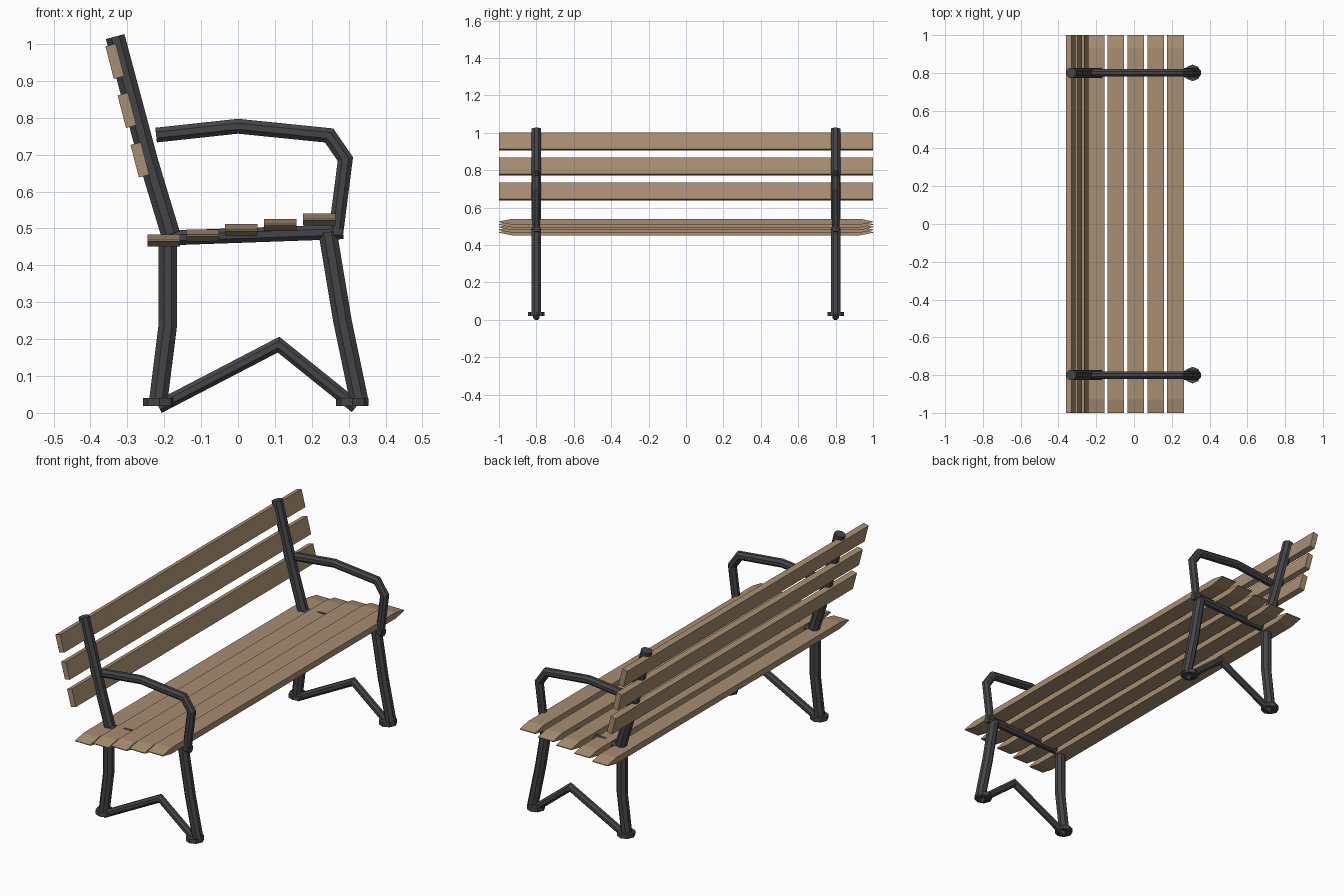
import bpy, bmesh, math
from mathutils import Vector, Matrix

cube = bpy.data.objects.get("Cube")
if cube:
    bpy.data.objects.remove(cube)


def material(name, color):
    mat = bpy.data.materials.new(name)
    mat.use_nodes = True
    mat.diffuse_color = color
    mat.node_tree.nodes["Principled BSDF"].inputs["Base Color"].default_value = color
    return mat


wood = material("warm wood", (0.39, 0.27, 0.165, 1))
iron = material("dark iron", (0.06, 0.06, 0.068, 1))


def add_object(name, bm, mat):
    bmesh.ops.recalc_face_normals(bm, faces=bm.faces)
    mesh = bpy.data.meshes.new(name)
    bm.to_mesh(mesh)
    bm.free()
    mesh.materials.append(mat)
    obj = bpy.data.objects.new(name, mesh)
    bpy.context.collection.objects.link(obj)
    return obj


def tube(name, path, y, width, sides=8):
    """Mitred octagonal bar along an x-z path."""
    bm = bmesh.new()
    pts = [Vector((x, y, z)) for x, z in path]
    dirs = [(b - a).normalized() for a, b in zip(pts, pts[1:])]
    radius = width / 2 / math.cos(math.pi / sides)
    rings = []
    for i, p in enumerate(pts):
        before, after = dirs[max(i - 1, 0)], dirs[min(i, len(dirs) - 1)]
        t = (before + after).normalized()
        across = Vector((-t.z, 0, t.x)) / t.dot(after)
        ring = []
        for k in range(sides):
            a = 2 * math.pi * (k + 0.5) / sides
            offset = across * math.cos(a) + Vector((0, math.sin(a), 0))
            ring.append(bm.verts.new(p + offset * radius))
        rings.append(ring)
    for r, s in zip(rings, rings[1:]):
        for k in range(sides):
            n = (k + 1) % sides
            bm.faces.new((r[k], r[n], s[n], s[k]))
    bm.faces.new(rings[0])
    bm.faces.new(rings[-1])
    return add_object(name, bm, iron)


def foot(name, x, y):
    bm = bmesh.new()
    bmesh.ops.create_cone(bm, cap_ends=True, segments=8, radius1=0.044, radius2=0.044,
                          depth=0.022, matrix=Matrix.Translation((x, y, 0.03)))
    return add_object(name, bm, iron)


# Two iron end frames
for side, y in (("right", -0.8), ("left", 0.8)):
    tube(side + "_back_post", [(-0.333, 1.02), (-0.242, 0.68), (-0.183, 0.485)], y, 0.052)
    tube(side + "_rear_leg", [(-0.19, 0.48), (-0.19, 0.24), (-0.217, 0.025)], y, 0.05)
    tube(side + "_front_leg", [(0.243, 0.49), (0.283, 0.25), (0.33, 0.025)], y, 0.05)
    tube(side + "_seat_rail", [(-0.19, 0.474), (0.285, 0.491)], y, 0.04)
    tube(side + "_stretcher", [(-0.215, 0.016), (0.11, 0.185), (0.32, 0.016)], y, 0.036)
    tube(side + "_armrest", [(-0.222, 0.753), (0, 0.777), (0.247, 0.752),
                             (0.291, 0.688), (0.265, 0.485)], y, 0.04)
    foot(side + "_rear_foot", -0.213, y)
    foot(side + "_front_foot", 0.31, y)

# Seat slats, stepping up to the front, with ends tapered to a thin edge
for i in range(5):
    bm = bmesh.new()
    half, tip = 0.016, 0.002
    profile = [(-1, -tip), (-0.93, -half), (0.93, -half), (1, -tip),
               (1, tip), (0.93, half), (-0.93, half), (-1, tip)]
    x, z = -0.201 + 0.1052 * i, 0.467 + 0.0142 * i
    face = bm.faces.new([bm.verts.new((x - 0.044, y, z + dz)) for y, dz in profile])
    result = bmesh.ops.extrude_face_region(bm, geom=[face])
    moved = [v for v in result["geom"] if isinstance(v, bmesh.types.BMVert)]
    bmesh.ops.translate(bm, verts=moved, vec=(0.088, 0, 0))
    add_object(f"seat_slat_{i + 1}", bm, wood)

# Back slats, leaning with the posts
for i, (x, z) in enumerate([(-0.334, 0.953), (-0.301, 0.82), (-0.266, 0.686)]):
    bm = bmesh.new()
    bmesh.ops.create_cube(bm, size=1, matrix=Matrix.Translation((x, 0, z))
                          @ Matrix.Rotation(math.radians(-14.5), 4, "Y")
                          @ Matrix.Diagonal((0.029, 2, 0.091, 1)))
    add_object(f"back_slat_{i + 1}", bm, wood)
